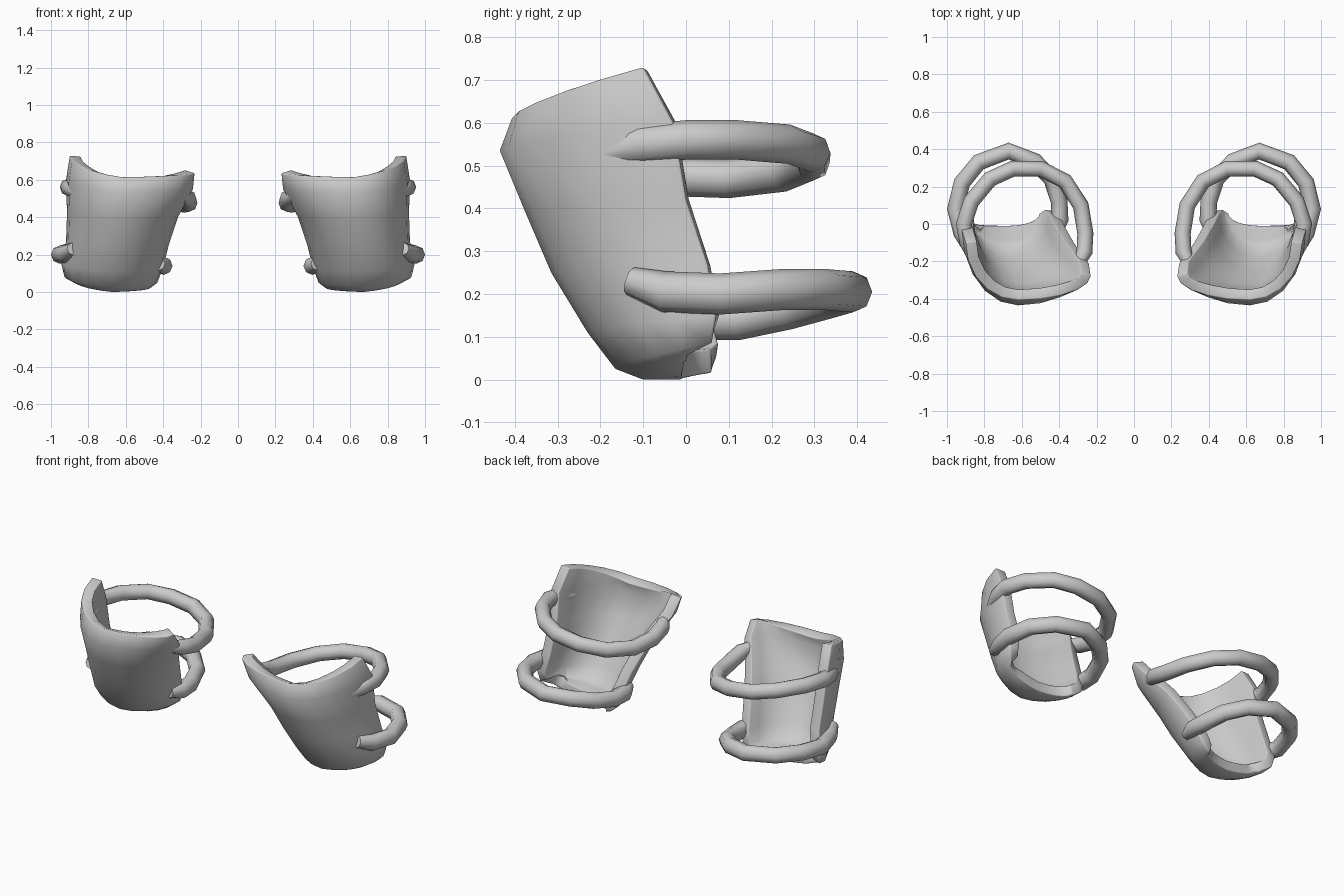
import bpy, bmesh, math
from mathutils import Vector

if "Cube" in bpy.data.objects:
    bpy.data.objects.remove(bpy.data.objects["Cube"])

grey = bpy.data.materials.new("plain_grey")
grey.diffuse_color = (0.6, 0.6, 0.6, 1)
grey.use_nodes = True
grey.node_tree.nodes["Principled BSDF"].inputs["Base Color"].default_value = grey.diffuse_color


def finish(name, bm, shell=False):
    """Turn a bmesh into a smooth object mirrored to the other side."""
    bmesh.ops.recalc_face_normals(bm, faces=bm.faces)
    mesh = bpy.data.meshes.new(name)
    bm.to_mesh(mesh)
    bm.free()
    mesh.materials.append(grey)
    ob = bpy.data.objects.new(name, mesh)
    bpy.context.collection.objects.link(ob)
    if shell:
        solid = ob.modifiers.new("thickness", 'SOLIDIFY')
        solid.thickness = 0.06
        solid.offset = -1
        bev = ob.modifiers.new("rounded_rim", 'BEVEL')
        bev.width = 0.024
        bev.segments = 2
        bev.limit_method = 'ANGLE'
        bev.angle_limit = math.radians(60)
    ob.modifiers.new("other_side", 'MIRROR')
    bpy.ops.object.select_all(action='DESELECT')
    ob.select_set(True)
    bpy.context.view_layer.objects.active = ob
    bpy.ops.object.shade_smooth_by_angle(angle=math.radians(60))
    return ob


# Curved guard shell: each row holds the inner edge, front and outer edge
rows = [
    ((0.23, -0.28, 0.635), (0.62, -0.405, 0.615), (0.90, -0.10, 0.73)),
    ((0.24, -0.21, 0.55), (0.62, -0.435, 0.535), (0.92, -0.03, 0.60)),
    ((0.32, -0.10, 0.40), (0.63, -0.375, 0.39), (0.915, 0.00, 0.42)),
    ((0.37, -0.01, 0.25), (0.65, -0.315, 0.25), (0.92, 0.05, 0.27)),
    ((0.40, 0.05, 0.13), (0.67, -0.23, 0.11), (0.945, 0.07, 0.15)),
    ((0.43, 0.07, 0.05), (0.67, -0.165, 0.025), (0.93, 0.06, 0.085)),
    ((0.47, 0.06, 0.02), (0.67, -0.10, 0.0), (0.88, 0.01, 0.06)),
    ((0.49, 0.06, 0.015), (0.67, -0.01, 0.0), (0.84, 0.0, 0.05)),
]
STEPS = 5
bm = bmesh.new()
grid = []
for inner, mid, outer in rows:
    line = []
    for i in range(-STEPS, STEPS + 1):
        a = abs(i) / STEPS * math.pi / 2
        end = inner if i < 0 else outer
        s, c = math.sin(a), 1 - math.cos(a)
        line.append(bm.verts.new((mid[0] + (end[0] - mid[0]) * s,
                                  mid[1] + (end[1] - mid[1]) * c,
                                  mid[2] + (end[2] - mid[2]) * (0.3 * s + 0.7 * c))))
    grid.append(line)
for r0, r1 in zip(grid, grid[1:]):
    for k in range(2 * STEPS):
        bm.faces.new((r0[k], r1[k], r1[k + 1], r0[k + 1]))
shell = finish("guard_shell", bm, shell=True)
# Make the outside of the open sheet face the front
if sum(p.normal.y * p.area for p in shell.data.polygons) > 0:
    shell.data.flip_normals()


def strap(name, path, wide, high, sides=8):
    """Sweep an oval section along a path, with narrowed ends."""
    pts = [Vector(p) for p in path]
    bm = bmesh.new()
    rings = []
    for i, p in enumerate(pts):
        t = pts[min(i + 1, len(pts) - 1)] - pts[max(i - 1, 0)]
        side = t.cross(Vector((0, 0, 1))).normalized()
        up = side.cross(t).normalized()
        k = 0.7 if i in (0, len(pts) - 1) else 1
        rings.append([bm.verts.new(p + side * wide * k * math.cos(a) + up * high * k * math.sin(a))
                      for a in (2 * math.pi * j / sides for j in range(sides))])
    for a, b in zip(rings, rings[1:]):
        for j in range(sides):
            n = (j + 1) % sides
            bm.faces.new((a[j], a[n], b[n], b[j]))
    bm.faces.new(rings[0])
    bm.faces.new(rings[-1])
    finish(name, bm)


# Straps around the back, lower on the inner side
strap("upper_strap", [
    (0.86, -0.18, 0.53), (0.89, -0.10, 0.55), (0.91, 0.00, 0.56), (0.87, 0.12, 0.56),
    (0.77, 0.24, 0.55), (0.65, 0.295, 0.53), (0.50, 0.295, 0.51), (0.37, 0.23, 0.485),
    (0.285, 0.10, 0.47), (0.26, -0.05, 0.475), (0.265, -0.15, 0.50), (0.30, -0.22, 0.52)],
    0.043, 0.046)
strap("lower_strap", [
    (0.885, -0.13, 0.23), (0.92, -0.05, 0.205), (0.955, 0.08, 0.20), (0.92, 0.22, 0.21),
    (0.83, 0.33, 0.21), (0.67, 0.39, 0.205), (0.53, 0.335, 0.19), (0.44, 0.24, 0.165),
    (0.40, 0.12, 0.14), (0.395, 0.02, 0.14), (0.42, -0.05, 0.15)],
    0.045, 0.048)
